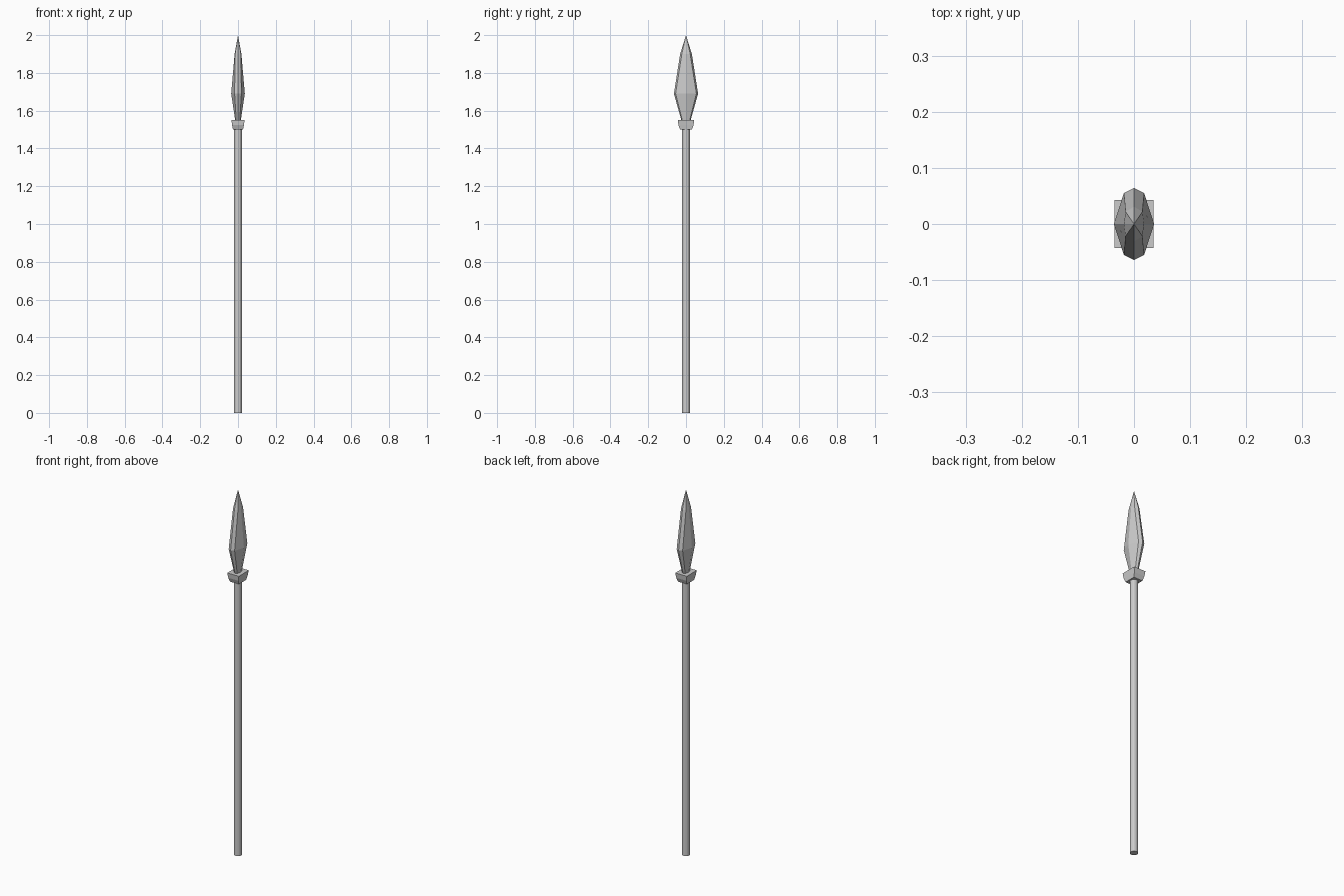
import bpy, bmesh
from math import cos, sin, tau

if "Cube" in bpy.data.objects:
    bpy.data.objects.remove(bpy.data.objects["Cube"])


def loft(name, rings):
    """Skin a stack of rings (equal counts, or a single tip point) into a closed mesh."""
    bm = bmesh.new()
    loops = [[bm.verts.new(p) for p in ring] for ring in rings]
    for a, b in zip(loops, loops[1:]):
        n = len(a)
        for i in range(n):
            j = (i + 1) % n
            if len(b) == 1:
                bm.faces.new((a[i], a[j], b[0]))
            else:
                bm.faces.new((a[i], a[j], b[j], b[i]))
    bm.faces.new(loops[0][::-1])
    if len(loops[-1]) > 1:
        bm.faces.new(loops[-1])
    bmesh.ops.recalc_face_normals(bm, faces=bm.faces)
    mesh = bpy.data.meshes.new(name)
    bm.to_mesh(mesh)
    bm.free()
    obj = bpy.data.objects.new(name, mesh)
    bpy.context.collection.objects.link(obj)
    return obj


def circle(r, z, n=12):
    return [(r * cos(tau * i / n), r * sin(tau * i / n), z) for i in range(n)]


def rect(x, y, z):
    return [(x, y, z), (-x, y, z), (-x, -y, z), (x, -y, z)]


def blade_ring(z, flat, shoulder, edge):
    """Eight-sided section: ridge at +-x, shoulders, cutting edge at +-y."""
    sx, sy = shoulder
    return [(flat, 0, z), (sx, sy, z), (0, edge, z), (-sx, sy, z),
            (-flat, 0, z), (-sx, -sy, z), (0, -edge, z), (sx, -sy, z)]


# Shaft
loft("shaft", [circle(0.02, 0), circle(0.02, 1.51)])

# Flared rectangular collar
loft("collar", [rect(0.027, 0.031, 1.50),
                rect(0.031, 0.040, 1.523),
                rect(0.035, 0.043, 1.55)])

# Leaf-shaped blade, widest at z = 1.69
loft("blade", [blade_ring(1.53, 0.012, (0.008, 0.015), 0.019),
               blade_ring(1.69, 0.036, (0.018, 0.055), 0.064),
               blade_ring(1.90, 0.018, (0.015, 0.022), 0.031),
               [(0, 0, 2.0)]])
